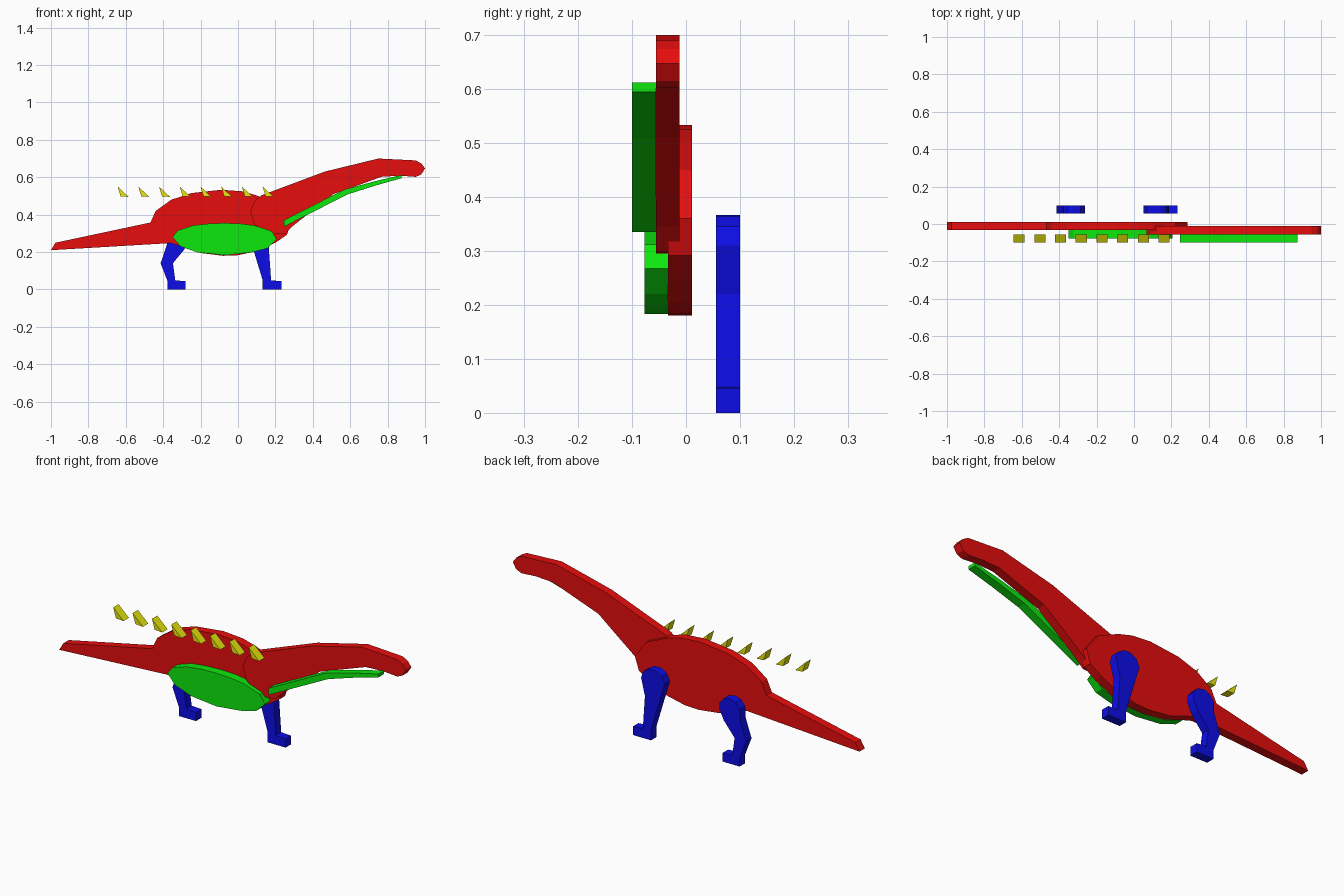
import bpy, bmesh

THICK = 0.044


def material(name, rgb):
    m = bpy.data.materials.new(name)
    m.diffuse_color = (*rgb, 1)
    return m


red = material("red", (0.8, 0.004, 0.004))
green = material("green", (0.004, 0.8, 0.004))
blue = material("blue", (0.004, 0.004, 0.8))
yellow = material("yellow", (0.8, 0.8, 0.004))


def slab(name, outline, y_front, mat, dx=0.0):
    """Flat cut-out: an x-z outline extruded backwards from y_front."""
    bm = bmesh.new()
    face = bm.faces.new([bm.verts.new((x + dx, y_front, z)) for x, z in outline])
    ext = bmesh.ops.extrude_face_region(bm, geom=[face])
    verts = [v for v in ext["geom"] if isinstance(v, bmesh.types.BMVert)]
    bmesh.ops.translate(bm, verts=verts, vec=(0, THICK, 0))
    bmesh.ops.recalc_face_normals(bm, faces=bm.faces)
    me = bpy.data.meshes.new(name)
    bm.to_mesh(me)
    bm.free()
    me.materials.append(mat)
    ob = bpy.data.objects.new(name, me)
    bpy.context.collection.objects.link(ob)
    return ob


# Body with tail
slab("body_and_tail", [
    (-1, .21), (-.976, .25), (-.468, .358), (-.44, .42), (-.356, .48),
    (-.25, .515), (-.09, .533), (.02, .525), (.10, .503), (.22, .45),
    (.285, .36), (.262, .292), (.20, .25), (.10, .205), (0, .183),
    (-.08, .18), (-.20, .195), (-.30, .23), (-.36, .248)], -.033, red)

# Neck with head
slab("neck_and_head", [
    (.125, .503), (.463, .63), (.75, .70), (.95, .69), (.98, .674),
    (1, .647), (.98, .615), (.95, .602), (.87, .608), (.77, .603),
    (.51, .51), (.30, .345), (.25, .298), (.19, .295), (.13, .313),
    (.085, .355), (.066, .42), (.09, .475)], -.056, red)

# Belly plate
slab("belly", [
    (-.35, .28), (-.323, .315), (-.243, .342), (-.155, .352), (-.072, .355),
    (.01, .352), (.09, .342), (.18, .312), (.207, .268), (.157, .22),
    (.072, .198), (-.07, .183), (-.216, .198), (-.307, .23)], -.077, green)

# Throat strip
slab("throat", [
    (.245, .37), (.57, .535), (.745, .582), (.875, .612), (.875, .595),
    (.74, .557), (.585, .508), (.245, .335)], -.1, green)

# Legs
slab("hind_leg", [
    (-.377, 0), (-.28, 0), (-.28, .045), (-.335, .048), (-.348, .14),
    (-.286, .215), (-.262, .265), (-.262, .30), (-.285, .328), (-.32, .336),
    (-.355, .325), (-.378, .295), (-.38, .24), (-.414, .14), (-.377, .045)],
    .056, blue)
slab("fore_leg", [
    (.13, 0), (.233, 0), (.233, .045), (.177, .048), (.165, .22),
    (.187, .31), (.175, .345), (.145, .364), (.105, .367), (.07, .348),
    (.052, .31), (.083, .21), (.13, .055)], .056, blue)

# Row of back spikes
for i in range(8):
    slab("back_spike", [(-.644, .55), (-.585, .495), (-.628, .498)],
         -.1, yellow, i * .1108)
